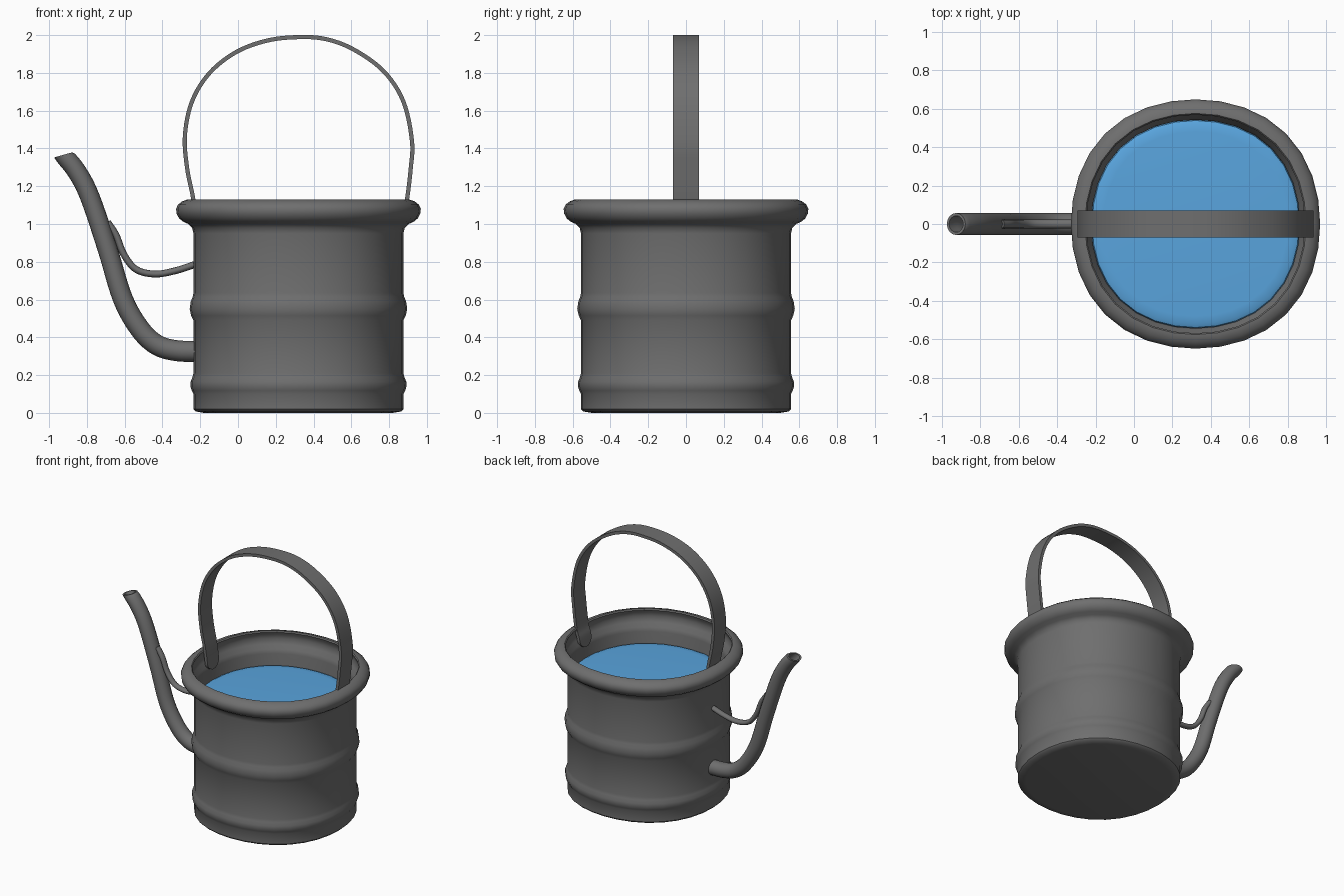
import bpy, bmesh, math
from mathutils import Vector

if "Cube" in bpy.data.objects:
    bpy.data.objects.remove(bpy.data.objects["Cube"])

CX = 0.32  # body axis


def material(name, rgb):
    m = bpy.data.materials.new(name)
    m.diffuse_color = (*rgb, 1)
    m.use_nodes = True
    m.node_tree.nodes["Principled BSDF"].inputs["Base Color"].default_value = m.diffuse_color
    return m


METAL = material("dark_grey_metal", (0.158, 0.158, 0.158))
WATER = material("blue_water", (0.10, 0.375, 0.73))


def finish(name, bm, mat, angle=40):
    bmesh.ops.remove_doubles(bm, verts=bm.verts, dist=1e-5)
    bmesh.ops.recalc_face_normals(bm, faces=bm.faces)
    me = bpy.data.meshes.new(name)
    bm.to_mesh(me)
    bm.free()
    me.materials.append(mat)
    ob = bpy.data.objects.new(name, me)
    bpy.context.collection.objects.link(ob)
    bpy.ops.object.select_all(action='DESELECT')
    ob.select_set(True)
    bpy.context.view_layer.objects.active = ob
    bpy.ops.object.shade_smooth_by_angle(angle=math.radians(angle))
    return ob


def skin(bm, rings, cap=True):
    """Bridge a list of closed point rings into a tube."""
    rows = [[bm.verts.new(p) for p in r] for r in rings]
    n = len(rows[0])
    for a, b in zip(rows, rows[1:]):
        for i in range(n):
            j = (i + 1) % n
            bm.faces.new((a[i], a[j], b[j], b[i]))
    if cap:
        bm.faces.new(rows[0])
        bm.faces.new(rows[-1])


def lathe(name, profile, mat, n=32, angle=40):
    """Revolve a profile; the circle is very slightly squared on its diagonals."""
    bm = bmesh.new()
    rings = []
    for r, z in profile:
        row = []
        for i in range(n):
            a = 2 * math.pi * i / n
            q = r * (1 + 0.0135 * (1 - math.cos(4 * a)))
            row.append((CX + q * math.cos(a), q * math.sin(a), z))
        rings.append(row)
    skin(bm, rings)
    return finish(name, bm, mat, angle)


def smooth_path(pts, steps=6):
    """Catmull-Rom curve through points in the xz plane."""
    p = [Vector(q) for q in pts]
    p = [2 * p[0] - p[1]] + p + [2 * p[-1] - p[-2]]
    out = []
    for a, b, c, d in zip(p, p[1:], p[2:], p[3:]):
        for k in range(steps):
            t = k / steps
            out.append(0.5 * (2 * b + (c - a) * t + (2 * a - 5 * b + 4 * c - d) * t * t
                              + (3 * b - a - 3 * c + d) * t ** 3))
    out.append(p[-2])
    return out


def ring(c, tan, section):
    t = tan.normalized()
    return [(c.x - t.y * u, v, c.y + t.x * u) for u, v in section]


def tangents(path):
    last = len(path) - 1
    return [path[min(i + 1, last)] - path[max(i - 1, 0)] for i in range(last + 1)]


def circle(ru, rv, n=16):
    return [(ru * math.cos(2 * math.pi * i / n), rv * math.sin(2 * math.pi * i / n))
            for i in range(n)]


# Body: ribbed bucket with rolled rim, outside then inside
lathe("bucket_body", [
    (0.5, 0.0), (0.545, 0.008), (0.556, 0.02), (0.556, 0.10), (0.565, 0.118),
    (0.572, 0.14), (0.571, 0.165), (0.561, 0.19), (0.556, 0.21), (0.556, 0.49),
    (0.568, 0.515), (0.576, 0.55), (0.57, 0.59), (0.56, 0.615), (0.556, 0.635),
    (0.556, 0.95), (0.563, 0.98), (0.583, 1.0), (0.61, 1.012), (0.632, 1.03),
    (0.645, 1.055), (0.648, 1.08), (0.638, 1.102), (0.615, 1.12), (0.59, 1.129),
    (0.575, 1.13), (0.568, 1.122), (0.578, 1.10), (0.585, 1.07), (0.572, 1.03),
    (0.55, 1.0), (0.542, 0.97), (0.541, 0.04)], METAL)

# Water surface
lathe("water", [(0.542, 0.865), (0.538, 0.88), (0.52, 0.888), (0.48, 0.891)], WATER)

# Handle: flat strap with rounded ends inside the rim
bm = bmesh.new()
path = smooth_path([(-0.217, 0.97), (-0.225, 1.05), (-0.24, 1.15), (-0.27, 1.30),
                    (-0.281, 1.47), (-0.243, 1.65), (-0.15, 1.80), (-0.01, 1.91),
                    (0.15, 1.97), (0.31, 1.989), (0.46, 1.98), (0.61, 1.925),
                    (0.77, 1.81), (0.875, 1.65), (0.921, 1.44), (0.914, 1.29),
                    (0.893, 1.12), (0.873, 1.05), (0.859, 0.97)])
rings = []
for c, t in zip(path, tangents(path)):
    k = max(0.0, 1 - (c.y - 0.97) / 0.06)
    w = 0.07 * max(0.25, math.sqrt(max(0, 1 - k * k)))
    h = 0.011
    rings.append(ring(c, t, [(-h, -w), (h, -w), (h, w), (-h, w)]))
skin(bm, rings)
finish("handle", bm, METAL)

# Spout: curved tube with a hollow, slanted mouth
bm = bmesh.new()
path = smooth_path([(-0.222, 0.325), (-0.33, 0.33), (-0.43, 0.36), (-0.52, 0.445),
                    (-0.61, 0.605), (-0.69, 0.865), (-0.785, 1.145), (-0.855, 1.28),
                    (-0.925, 1.366)])
tan = tangents(path)
tan[-1] = Vector((-0.27, 0.96))
tan[-2] = Vector((-0.45, 0.89))
rings = [ring(c, t, circle(0.056 - 0.006 * i / len(path), 0.057))
         for i, (c, t) in enumerate(zip(path, tan))]
rings += [ring(c, t, circle(0.038, 0.043))
          for c, t in list(zip(path, tan))[:-14:-1]]
skin(bm, rings)
finish("spout", bm, METAL)

# Brace between spout and body
bm = bmesh.new()
path = smooth_path([(-0.225, 0.787), (-0.33, 0.753), (-0.44, 0.735), (-0.54, 0.76),
                    (-0.605, 0.84), (-0.645, 0.94), (-0.69, 1.01)])
skin(bm, [ring(c, t, circle(0.018, 0.023, 12)) for c, t in zip(path, tangents(path))])
finish("spout_brace", bm, METAL)
